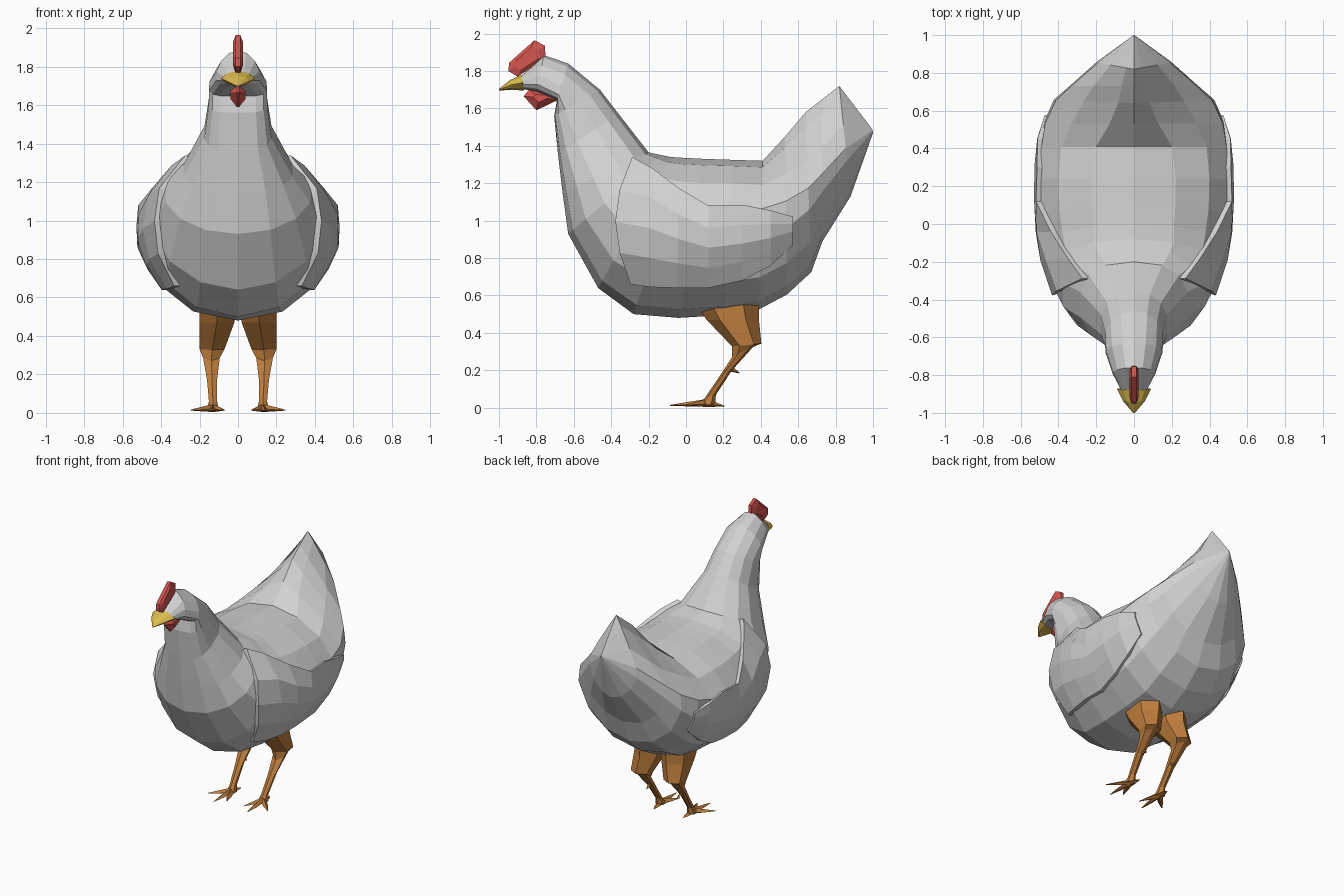
import bpy, bmesh, math
from mathutils import Vector
from mathutils.bvhtree import BVHTree

cube = bpy.data.objects.get("Cube")
if cube:
    bpy.data.objects.remove(cube)


def material(name, colour):
    m = bpy.data.materials.new(name)
    m.use_nodes = True
    m.diffuse_color = (*colour, 1)
    m.node_tree.nodes["Principled BSDF"].inputs["Base Color"].default_value = (*colour, 1)
    return m


WHITE = material("feather white", (0.64, 0.64, 0.64))
RED = material("comb red", (0.66, 0.09, 0.08))
YELLOW = material("beak yellow", (0.72, 0.50, 0.08))
ORANGE = material("leg orange", (0.50, 0.20, 0.045))


def finish(name, bm, mat):
    bmesh.ops.recalc_face_normals(bm, faces=bm.faces)
    mesh = bpy.data.meshes.new(name)
    bm.to_mesh(mesh)
    bm.free()
    mesh.materials.append(mat)
    ob = bpy.data.objects.new(name, mesh)
    bpy.context.collection.objects.link(ob)
    return ob


def add_loft(bm, rings):
    """Skin a list of equal rings and cap both ends."""
    loops = [[bm.verts.new(p) for p in ring] for ring in rings]
    n = len(loops[0])
    for a, b in zip(loops, loops[1:]):
        for i in range(n):
            j = (i + 1) % n
            bm.faces.new((a[i], a[j], b[j], b[i]))
    bm.faces.new(loops[0])
    bm.faces.new(loops[-1])


def power(v, e):
    return math.copysign(abs(v) ** e, v)


def section(ty, tz, by, bz, w, c, up, low, n=14):
    """Tilted cross-section from top to bottom point; c is the height of the widest part."""
    top, bottom = Vector((0, ty, tz)), Vector((0, by, bz))
    mid = bottom.lerp(top, c)
    ring = []
    for i in range(n):
        a = math.tau * i / n
        e = up if math.cos(a) > 0 else low
        k = abs(power(math.cos(a), e))
        p = mid.lerp(top if math.cos(a) > 0 else bottom, k)
        p.x = w * power(math.sin(a), e)
        ring.append(p)
    return ring


# Body: head, neck, breast, back and tail in one skin
body_sections = [
    (-0.88, 1.775, -0.88, 1.705, 0.07, 0.4, 1, 1),
    (-0.76, 1.885, -0.80, 1.69, 0.115, 0.3, 1.1, 0.7),
    (-0.63, 1.84, -0.69, 1.645, 0.153, 0.25, 1.1, 0.6),
    (-0.46, 1.70, -0.705, 1.56, 0.155, 0.4, 0.95, 0.6),
    (-0.36, 1.57, -0.685, 1.36, 0.178, 0.5, 0.9, 0.65),
    (-0.20, 1.365, -0.66, 1.15, 0.29, 0.5, 0.8, 0.85),
    (-0.13, 1.35, -0.63, 0.93, 0.385, 0.5, 0.85, 1),
    (-0.08, 1.34, -0.47, 0.64, 0.455, 0.55, 0.92, 1.02),
    (0.00, 1.335, -0.28, 0.50, 0.485, 0.6, 1, 0.98),
    (0.10, 1.33, -0.04, 0.48, 0.505, 0.6, 1, 0.93),
    (0.25, 1.325, 0.20, 0.495, 0.51, 0.6, 1, 0.93),
    (0.41, 1.32, 0.39, 0.525, 0.505, 0.6, 1.1, 0.95),
    (0.53, 1.45, 0.54, 0.605, 0.49, 0.55, 1.6, 0.95),
    (0.64, 1.58, 0.67, 0.725, 0.435, 0.5, 2, 1),
    (0.73, 1.65, 0.73, 0.89, 0.35, 0.45, 2, 1),
    (0.82, 1.72, 0.88, 1.13, 0.20, 0.4, 1.9, 1.1),
    (0.995, 1.49, 1.0, 1.47, 0.004, 0.5, 1, 1),
]
bm = bmesh.new()
add_loft(bm, [section(*s) for s in body_sections])
bmesh.ops.recalc_face_normals(bm, faces=bm.faces)
tree = BVHTree.FromBMesh(bm)
finish("body", bm, WHITE)

# Wings: raised panels following the body sides (y, lower z, upper z, thickness)
wing_columns = [(-0.37, 0.66, 1.33, 0.036), (-0.19, 0.645, 1.27, 0.036),
                (-0.04, 0.64, 1.165, 0.036), (0.12, 0.64, 1.07, 0.034),
                (0.30, 0.68, 1.075, 0.032), (0.45, 0.76, 1.055, 0.026),
                (0.57, 0.87, 1.02, 0.014)]
for side, label in ((1, "left"), (-1, "right")):
    bm = bmesh.new()
    grid = []
    for i, (y, low, high, thick) in enumerate(wing_columns):
        col = []
        for k in range(5):
            z = low + (high - low) * k / 4
            # the leading edge is bowed forward
            bow = 0.08 * (k / 2 - 1) ** 2 if i == 0 else 0
            hit, normal = tree.ray_cast(Vector((2, y + bow, z)), Vector((-1, 0, 0)))[:2]
            out = Vector((max(normal.x, 0.8), normal.y * 0.4, max(normal.z, 0) * 0.5))
            ends = (hit - out * 0.02, hit + out * thick)
            col.append([bm.verts.new((side * p.x, p.y, p.z)) for p in ends])
        grid.append(col)
    for a, b in zip(grid, grid[1:]):
        for k in range(4):
            for s in (0, 1):
                bm.faces.new((a[k][s], b[k][s], b[k + 1][s], a[k + 1][s]))
        for k in (0, 4):
            bm.faces.new((a[k][0], b[k][0], b[k][1], a[k][1]))
    for col in (grid[0], grid[-1]):
        for p, q in zip(col, col[1:]):
            bm.faces.new((p[0], q[0], q[1], p[1]))
    finish(label + "_wing", bm, WHITE)


def plate(name, outline, half, edge, core, mat):
    """Side profile with a bevelled rim: thick core, thinner outline."""
    pts = [Vector((0, y, z)) for y, z in outline]
    mid = sum(pts, Vector()) / len(pts)
    rings = []
    for x, scale in ((-half, core), (-edge, 1), (edge, 1), (half, core)):
        rings.append([mid.lerp(p, scale) + Vector((x, 0, 0)) for p in pts])
    bm = bmesh.new()
    add_loft(bm, rings)
    finish(name, bm, mat)


# Comb and wattle
plate("comb", [(-0.95, 1.80), (-0.945, 1.845), (-0.81, 1.965), (-0.755, 1.935),
               (-0.75, 1.87), (-0.90, 1.77)], 0.025, 0.012, 0.65, RED)
plate("wattle", [(-0.868, 1.665), (-0.80, 1.59), (-0.685, 1.645), (-0.71, 1.69),
                 (-0.84, 1.70)], 0.038, 0.006, 0.4, RED)

# Beak
bm = bmesh.new()
add_loft(bm, [section(-0.88, 1.78, -0.865, 1.695, 0.09, 0.5, 1.3, 1.3, 8),
              section(-0.94, 1.752, -0.93, 1.70, 0.06, 0.5, 1.2, 1, 8),
              section(-1.0, 1.705, -1.0, 1.695, 0.005, 0.5, 1, 1, 8)])
finish("beak", bm, YELLOW)


def ring(x, y, z, rx, ry, n=6, tilt=0.0):
    """Roughly horizontal ring, sloped along y."""
    pts = []
    for i in range(n):
        a = math.tau * (i + 0.5) / n
        dy = ry * math.sin(a)
        pts.append((x + rx * math.cos(a), y + dy, z + tilt * dy))
    return pts


def toe(bm, start, end, width):
    """Tapered four-sided toe running along the ground."""
    a, b = Vector(start), Vector(end)
    across = (b - a).cross(Vector((0, 0, 1))).normalized()
    rings = []
    for t, w, h in ((0, width, 0.026), (0.55, width * 0.8, 0.014), (1, 0.003, 0.003)):
        p = a.lerp(b, t)
        up = Vector((0, 0, h))
        rings.append([p + across * w, p + up, p - across * w, p - up * 0.6])
    add_loft(bm, rings)


# Legs
for side, label in ((1, "left"), (-1, "right")):
    bm = bmesh.new()
    add_loft(bm, [ring(0.105, 0.22, 0.56, 0.11, 0.17),
                  ring(0.11, 0.25, 0.47, 0.105, 0.14),
                  ring(0.135, 0.325, 0.335, 0.075, 0.078, tilt=0.1),
                  ring(0.138, 0.305, 0.30, 0.05, 0.058, tilt=0.5),
                  ring(0.135, 0.21, 0.18, 0.03, 0.034, tilt=0.5),
                  ring(0.13, 0.13, 0.06, 0.024, 0.03, tilt=0.3),
                  ring(0.13, 0.11, 0.015, 0.035, 0.045)])
    heel = (0.13, 0.11, 0.02)
    for tip in ((0.14, -0.085, 0.012), (0.245, 0.0, 0.014), (0.07, -0.03, 0.014), (0.12, 0.205, 0.008)):
        toe(bm, heel, tip, 0.022)
    toe(bm, (0.13, 0.23, 0.21), (0.125, 0.285, 0.185), 0.012)
    bmesh.ops.scale(bm, vec=(side, 1, 1), verts=bm.verts)
    finish(label + "_leg", bm, ORANGE)
